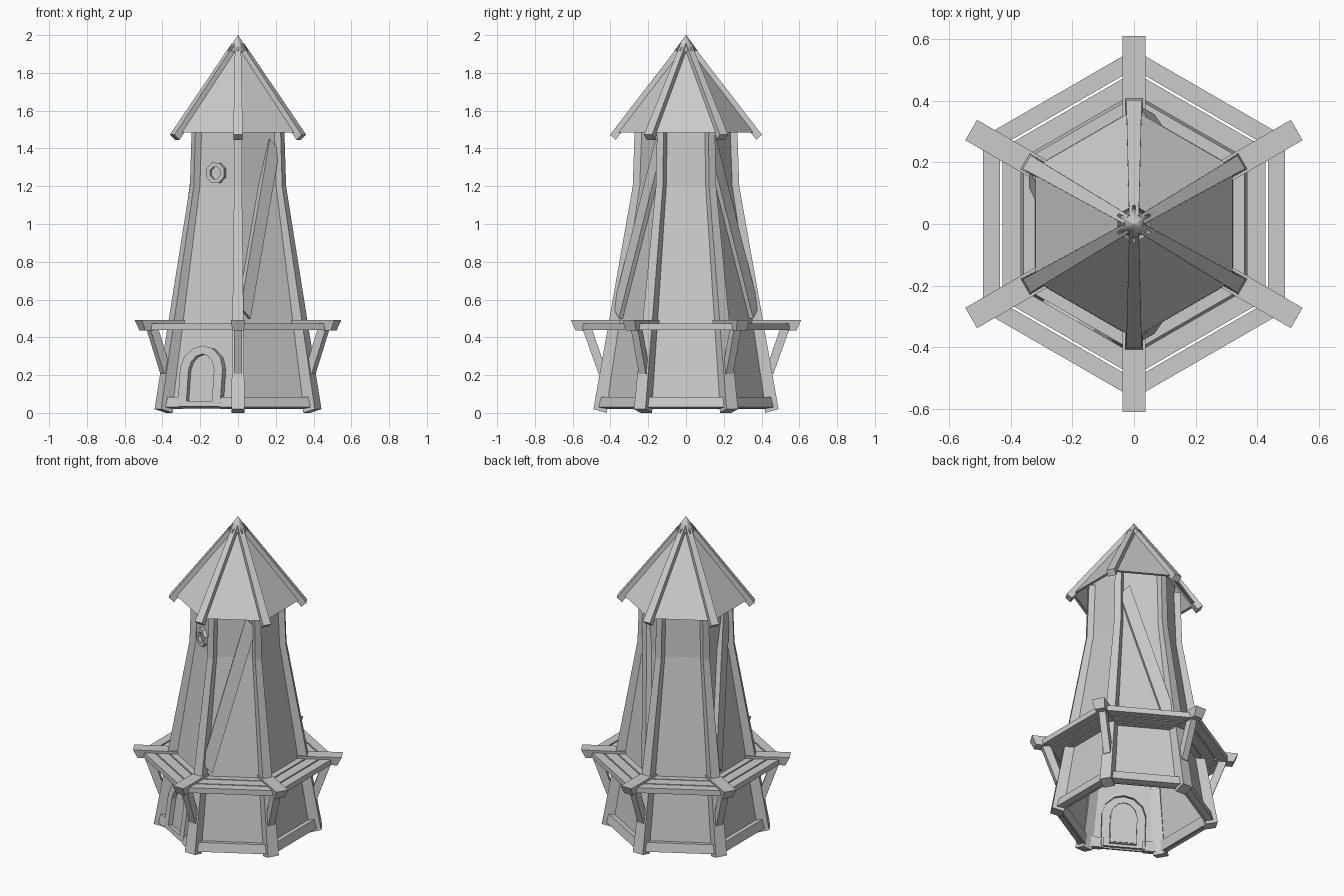
import bpy, bmesh, math
from mathutils import Matrix, Vector

if "Cube" in bpy.data.objects:
    bpy.data.objects.remove(bpy.data.objects["Cube"])

C30, T30 = math.cos(math.pi / 6), math.tan(math.pi / 6)
CORNERS = [30 + 60 * i for i in range(6)]
FACES = [60 * i for i in range(6)]


def make(name, verts, faces, mat=Matrix()):
    me = bpy.data.meshes.new(name)
    me.from_pydata([mat @ Vector(v) for v in verts], [], faces)
    bm = bmesh.new()
    bm.from_mesh(me)
    bmesh.ops.recalc_face_normals(bm, faces=bm.faces)
    bm.to_mesh(me)
    bm.free()
    ob = bpy.data.objects.new(name, me)
    bpy.context.collection.objects.link(ob)
    return ob


def rot(deg):
    return Matrix.Rotation(math.radians(deg), 4, 'Z')


def loft(name, rings, mat=Matrix(), cap=True):
    """Skin a list of equal-length closed rings."""
    n = len(rings[0])
    verts = [p for r in rings for p in r]
    faces = [(k * n + i, k * n + (i + 1) % n, (k + 1) * n + (i + 1) % n, (k + 1) * n + i)
             for k in range(len(rings) - 1) for i in range(n)]
    if cap:
        faces += [tuple(range(n)), tuple(range((len(rings) - 1) * n, len(rings) * n))]
    return make(name, verts, faces, mat)


def beam(name, secs, deg):
    """Radial timber: sections are (outer r, outer z, inner r, inner z, half width outer, inner)."""
    rings = [[(ro, -wo, zo), (ro, wo, zo), (ri, wi, zi), (ri, -wi, zi)]
             for ro, zo, ri, zi, wo, wi in secs]
    return loft(name, rings, rot(deg))


def hexring(r, z):
    return [(r * math.cos(math.radians(a)), r * math.sin(math.radians(a)), z) for a in CORNERS]


def wall_r(z):
    if z < 1.2:
        return 0.445 + (0.257 - 0.445) * z / 1.2
    return 0.257 - 0.015 * (z - 1.2) / 0.4


def face_frame(deg, z):
    """Local axes on a wall panel: x sideways, y up the slope, z outward."""
    a, b = wall_r(z) * C30, wall_r(z + 0.01) * C30
    up = Vector((b - a, 0, 0.01)).normalized()
    side = Vector((0, 1, 0))
    m = Matrix((side, up, side.cross(up))).transposed().to_4x4()
    m.translation = (a, 0, z)
    return rot(deg) @ m


# tower shell, open underneath
loft("tower_wall", [hexring(wall_r(z), z) for z in (0.02, 1.2, 1.6)], cap=False)

for i, d in enumerate(CORNERS):
    # bent corner post
    beam(f"corner_post_{i}", [(0.49, 0.02, 0.42, 0.0, 0.035, 0.035),
                              (0.282, 1.2, 0.225, 1.2, 0.021, 0.021),
                              (0.27, 1.55, 0.215, 1.55, 0.02, 0.02)], d)
    # balcony joist and its strut
    beam(f"balcony_joist_{i}", [(0.3, 0.49, 0.3, 0.44, 0.038, 0.03),
                                (0.61, 0.492, 0.585, 0.437, 0.038, 0.03)], d)
    beam(f"balcony_strut_{i}", [(0.462, 0.205, 0.415, 0.205, 0.021, 0.021),
                                (0.548, 0.445, 0.498, 0.445, 0.021, 0.021)], d)
    # roof rib
    beam(f"roof_rib_{i}", [(0.402, 1.473, 0.372, 1.446, 0.025, 0.025),
                           (0.03, 1.955, 0.005, 1.92, 0.016, 0.016)], d)

# balcony planks
for i, d in enumerate(FACES):
    for j, (a, b) in enumerate([(0.29, 0.358), (0.366, 0.427), (0.435, 0.49)]):
        quad = [(a, -a * T30), (b, -b * T30), (b, b * T30), (a, a * T30)]
        loft(f"balcony_plank_{i}_{j}", [[(x, y, z) for x, y in quad] for z in (0.44, 0.474)], rot(d))

    # base boards, broken around the door on its face
    spans = [(-1, 1)] if d != 240 else [(-1, -0.54), (0.54, 1)]
    for j, (s, e) in enumerate(spans):
        loft(f"base_board_{i}_{j}",
             [[(0.418, t * 0.235, 0.03), (0.406, t * 0.23, 0.085),
               (0.36, t * 0.21, 0.08), (0.37, t * 0.21, 0.02)] for t in (s, e)], rot(d))

# diagonal braces on alternate panels
for i, (d, s) in enumerate([(300, -1), (60, 1), (180, -1)]):
    rings = []
    for u, z, top in ((0.15, 0.53, 0.028), (-0.095, 1.42, 0.008)):
        a = wall_r(z) * C30
        rings.append([(a + top, s * (u + 0.03), z + 0.03), (a + top, s * (u - 0.03), z - 0.03),
                      (a - 0.02, s * (u - 0.03), z - 0.03), (a - 0.02, s * (u + 0.03), z + 0.03)])
    loft(f"diagonal_brace_{i}", rings, rot(d))


# arched door on the front left panel
def arch(w, bottom, spring, top):
    h = top - spring
    right = [(w, bottom), (w, spring), (w * 0.84, spring + h * 0.5), (w * 0.45, spring + h * 0.88)]
    return right + [(0, top)] + [(-x, y) for x, y in reversed(right)]


door_m = face_frame(240, 0.0)
outer, inner = arch(0.13, 0.03, 0.235, 0.355), arch(0.078, 0.06, 0.225, 0.31)
ring = lambda pts, z: [(x, y, z) for x, y in pts]
loft("door_frame", [ring(outer, -0.02), ring(outer, 0.035), ring(inner, 0.035), ring(inner, -0.02)],
     door_m, cap=False)
panel = arch(0.08, 0.055, 0.225, 0.312)
loft("door", [ring(panel, -0.015), ring(panel, 0.008)], door_m)


# round window above the door
def circle(r, z):
    return [(r * math.cos(math.tau * k / 8 + 0.39), r * math.sin(math.tau * k / 8 + 0.39), z)
            for k in range(8)]


win_m = face_frame(240, 1.27)
loft("window_frame", [circle(0.058, -0.02), circle(0.058, 0.022), circle(0.034, 0.022),
                      circle(0.034, -0.01)], win_m, cap=False)
loft("window_pane", [circle(0.036, -0.01), circle(0.036, 0.004)], win_m)

# roof panels and finial
loft("roof", [hexring(0.37, 1.485), hexring(0.012, 1.945), hexring(0.01, 1.93), hexring(0.35, 1.485),
              hexring(0.37, 1.485)], cap=False)
fin = loft("roof_finial", [hexring(0.02, 1.9), hexring(0.062, 1.917), hexring(0.001, 2.0)])
for p in fin.data.polygons:
    p.use_smooth = True
